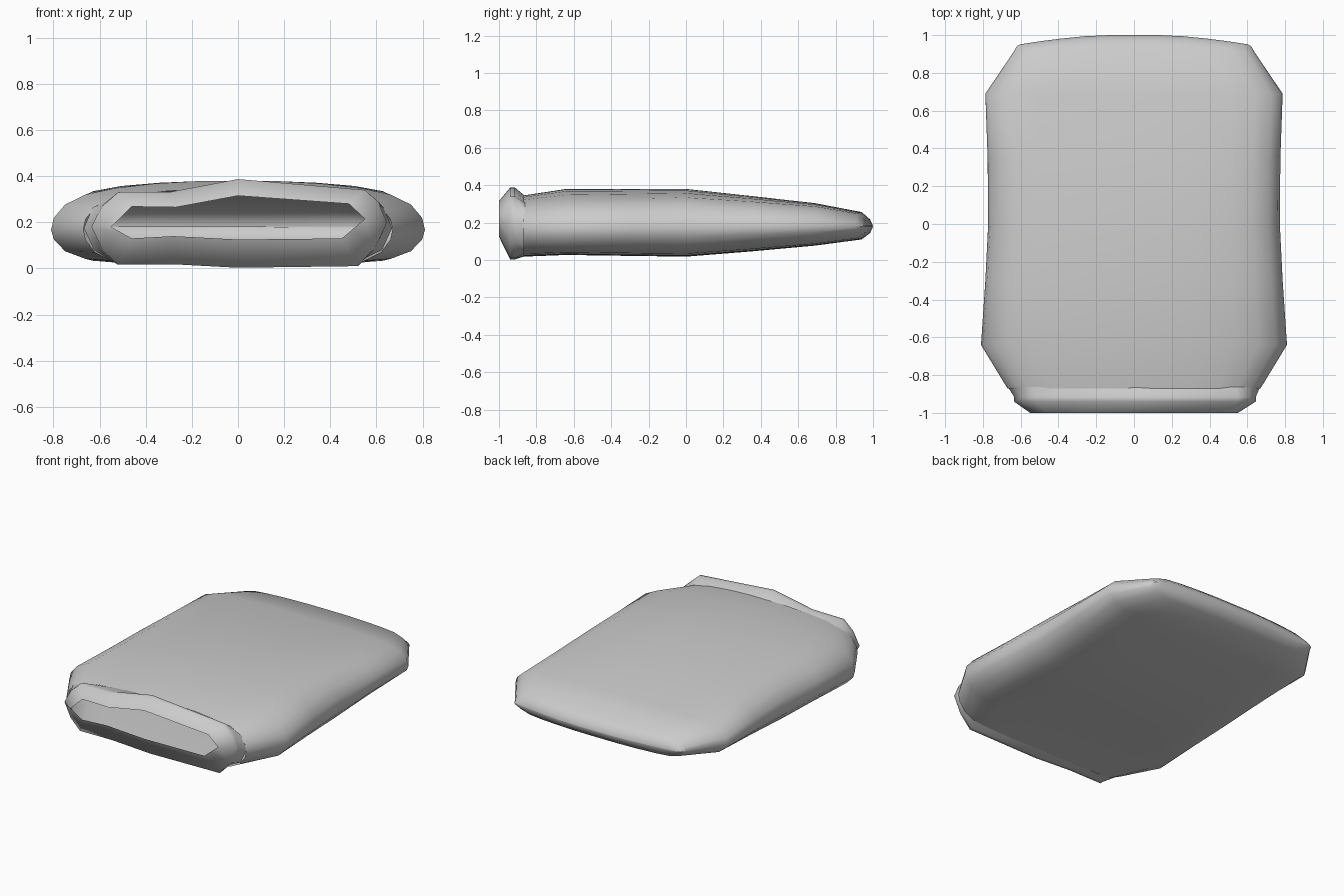
import bpy, bmesh, math

if "Cube" in bpy.data.objects:
    bpy.data.objects.remove(bpy.data.objects["Cube"])


def loft(name, rings, close_end=False, angle=40):
    """Skin a list of equal-length point rings into one open shell."""
    bm = bmesh.new()
    rows = [[bm.verts.new(p) for p in ring] for ring in rings]
    n = len(rows[0])
    for a, b in zip(rows, rows[1:]):
        for i in range(n):
            j = (i + 1) % n
            bm.faces.new((a[i], a[j], b[j], b[i]))
    if close_end:
        bm.faces.new(rows[-1])
    bmesh.ops.remove_doubles(bm, verts=bm.verts, dist=0.0005)
    bmesh.ops.recalc_face_normals(bm, faces=bm.faces)
    me = bpy.data.meshes.new(name)
    bm.to_mesh(me)
    bm.free()
    ob = bpy.data.objects.new(name, me)
    bpy.context.collection.objects.link(ob)
    bpy.context.view_layer.objects.active = ob
    ob.select_set(True)
    bpy.ops.object.shade_smooth_by_angle(angle=math.radians(angle))
    ob.select_set(False)
    return ob


# Quarter profiles: x, height of the domed top, height of the flatter underside
quarter = [(1, 0, 0), (.985, .24, .3), (.925, .5, .66), (.815, .7, .9),
           (.655, .84, .965), (.44, .94, .985), (.22, .99, .995), (0, 1, 1)]


def body_ring(y, half_w, z_low, z_mid, z_high, square, bow=0):
    """square blends the domed top towards the flatter profile."""
    top = [(x, z_mid + (t + (b - t) * square) * (z_high - z_mid))
           for x, t, b in quarter]
    low = [(x, z_mid - b * (z_mid - z_low)) for x, t, b in quarter]
    pts = top + [(-x, z) for x, z in top[-2::-1]]
    pts += [(-x, z) for x, z in low[1:]] + low[-2:0:-1]
    return [(x * half_w,
             y - bow * max(0, (abs(x * half_w) - .15) / .46) ** 1.5, z)
            for x, z in pts]


# Soft pouch body, open at the front: y, half width, bottom, middle, top, ...
stations = [(-.87, .67, .018, .17, .345, .2), (-.64, .81, .027, .167, .38, .1),
            (-.3, .787, .022, .17, .38, .25), (0, .772, .018, .172, .38, .4),
            (.35, .775, .046, .177, .342, .6), (.69, .787, .077, .18, .304, .8),
            (.94, .64, .11, .18, .256, 1, .03),
            (.985, .62, .145, .18, .216, 1, .042),
            (1, .60, .178, .18, .182, 1, .05)]
loft("pouch_body", [body_ring(*s) for s in stations], close_end=True)


def rounded(points, bulge):
    """Add a bulged midpoint to the four edges beside the side corners."""
    out = []
    for i, (x, z) in enumerate(points):
        out.append((x, z))
        if i in (0, 4, 5, 9):
            x2, z2 = points[(i + 1) % 10]
            mx, mz = (x + x2) / 2, (z + z2) / 2
            out.append((mx + math.copysign(bulge, mx),
                        mz + math.copysign(bulge, mz - .18)))
    return out


# Irregular gathered collar around the open mouth
mouth = [(-.55, .18), (-.46, .268), (-.27, .265), (0, .315), (.48, .28),
         (.55, .215), (.45, .13), (0, .125), (-.28, .14), (-.46, .13)]
rim = [(-.635, .18), (-.52, .33), (-.29, .332), (0, .387), (.55, .34),
       (.645, .2), (.52, .01), (0, .003), (-.28, .018), (-.52, .016)]
base = [(-.668, .175), (-.54, .305), (-.29, .333), (0, .344), (.54, .305),
        (.668, .175), (.53, .035), (0, .02), (-.28, .022), (-.53, .035)]
loft("mouth_collar",
     [[(x, y, z) for x, z in rounded(pts, bulge)] for y, pts, bulge in
      ((-1, mouth, 0), (-.94, rim, .012), (-.915, rim, .015),
       (-.862, base, .025))], angle=80)
